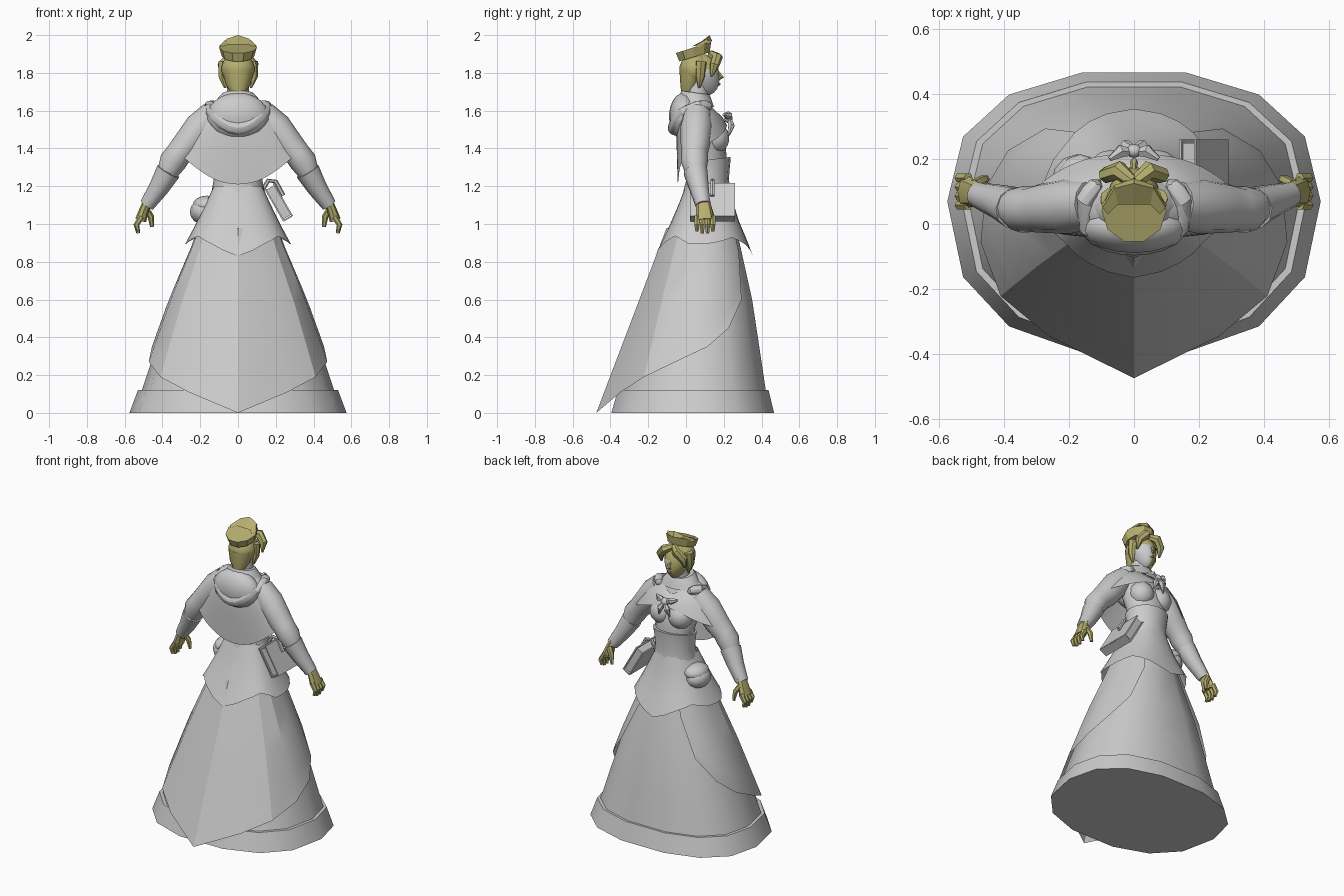
import bpy, bmesh
from math import sin, cos, pi, radians
from mathutils import Vector, Matrix

if "Cube" in bpy.data.objects:
    bpy.data.objects.remove(bpy.data.objects["Cube"])


def material(name, rgb):
    m = bpy.data.materials.new(name)
    m.use_nodes = True
    m.diffuse_color = (*rgb, 1)
    m.node_tree.nodes["Principled BSDF"].inputs["Base Color"].default_value = (*rgb, 1)
    return m


GREY = material("grey cloth", (0.6, 0.6, 0.6))
OLIVE = material("olive", (0.47, 0.43, 0.16))


def finish(name, bm, mats=(GREY,), angle=40, subsurf=0, mirror=False):
    bmesh.ops.recalc_face_normals(bm, faces=bm.faces)
    mesh = bpy.data.meshes.new(name)
    bm.to_mesh(mesh)
    bm.free()
    ob = bpy.data.objects.new(name, mesh)
    bpy.context.collection.objects.link(ob)
    for m in mats:
        mesh.materials.append(m)
    if mirror:
        ob.modifiers.new("Mirror", "MIRROR").use_clip = True
    if subsurf:
        s = ob.modifiers.new("Subsurf", "SUBSURF")
        s.levels = s.render_levels = subsurf
    bpy.ops.object.select_all(action="DESELECT")
    ob.select_set(True)
    bpy.context.view_layer.objects.active = ob
    if angle:
        bpy.ops.object.shade_smooth_by_angle(angle=radians(angle))
    return ob


def grid(rows, closed=False, caps=False):
    """Bridge rows of points into a sheet or a tube."""
    bm = bmesh.new()
    vs = [[bm.verts.new(p) for p in row] for row in rows]
    n = len(rows[0])
    for a, b in zip(vs, vs[1:]):
        for i in range(n if closed else n - 1):
            j = (i + 1) % n
            bm.faces.new((a[i], a[j], b[j], b[i]))
    if caps:
        bm.faces.new(vs[0])
        bm.faces.new(vs[-1])
    return bm


def loft(name, rings, n=14, **kw):
    """Stack ellipses given as z, centre y, x radius, y radius, tilt."""
    rows = []
    for z, cy, rx, ry, *tilt in rings:
        k = tilt[0] if tilt else 0
        rows.append([(rx * cos(a), cy + ry * sin(a), z + k * sin(a))
                     for a in (2 * pi * i / n for i in range(n))])
    return finish(name, grid(rows, True, True), **kw)


def tube(name, pts, n=8, flat=1.0, **kw):
    """Sweep a ring along points given as x, y, z, radius."""
    c = [Vector(p[:3]) for p in pts]
    rows = []
    for i, p in enumerate(pts):
        d = (c[min(i + 1, len(c) - 1)] - c[max(i - 1, 0)]).normalized()
        u = d.cross(Vector((0, 1, 0))).normalized()
        v = d.cross(u)
        rows.append([c[i] + p[3] * (u * cos(a) * flat + v * sin(a))
                     for a in (2 * pi * k / n for k in range(n))])
    return finish(name, grid(rows, True, True), **kw)


def ball(name, centre, size, n=14, **kw):
    bm = bmesh.new()
    bmesh.ops.create_uvsphere(bm, u_segments=n, v_segments=n // 2 + 2, radius=1,
                              matrix=Matrix.Translation(centre) @ Matrix.Diagonal((*size, 1)))
    return finish(name, bm, **kw)


def lerp_table(table, x):
    for a, b in zip(table, table[1:]):
        if x <= b[0]:
            break
    t = (x - a[0]) / (b[0] - a[0])
    return [p + (q - p) * t for p, q in zip(a, b)][1:]


# Skirt profile: height, half width, front y, back y
SKIRT = [(0, .575, .475, -.405), (.12, .53, .445, -.37), (.6, .36, .365, -.21),
         (.9, .235, .295, -.105), (1.05, .18, .25, -.05), (1.2, .125, .225, 0)]


def skirt_point(phi, z, scale=1.0):
    """Point on the skirt; phi is in degrees, measured from the back centre."""
    rx, yf, yb = lerp_table(SKIRT, z)
    s, c = sin(radians(phi)), -cos(radians(phi))
    s = abs(s) ** .85 * (1 if s >= 0 else -1)
    reach = yf - .07 if c > 0 else .07 - yb
    cc = abs(c) ** .85 * (1 if c > 0 else -1)
    return Vector((s * rx * scale, .07 + cc * reach * scale, z))


# Underskirt with a stepped hem band
angles = [(i + .5) * 360 / 14 for i in range(14)]
rows = [[skirt_point(a, z, k) for a in angles]
        for z, k in ((0, 1), (.12, 1), (.12, .96), (.35, .965), (.6, .97), (.9, .97), (1.2, .97))]
finish("underskirt", grid(rows, True, True))

# Overskirt open at the front, ending in a pointed tail at the back
TAIL = [(0, 0), (25, .11), (50, .19), (75, .27), (95, .35), (115, .45), (135, .6), (148, .85)]
columns = []
for side in (-1, 1):
    for phi, low in (TAIL[::-1] if side < 0 else TAIL[1:]):
        col = []
        for k in range(7):
            z = low + (.98 - low) * k / 6
            p = skirt_point(side * phi, z, 1.02)
            if phi == 0:
                p.y = -.475 + .38 * z
            col.append(p)
        columns.append(col)
finish("overskirt", grid(columns), angle=25)

# Peplum with a scalloped hem
HEM = [(0, .83), (28, .9), (54, .94), (80, .89), (105, .9), (130, .93), (155, .89), (180, .83)]
columns = []
for i in range(28):
    phi = i * 360 / 28
    low = lerp_table(HEM, min(phi, 360 - phi))[0]
    columns.append([skirt_point(phi, 1.2 + (low - 1.2) * t, 1.03 + .15 * t)
                    for t in (0, .25, .5, .75, 1)])
columns.append(columns[0])
finish("peplum", grid(columns), angle=35)

# Torso, corset and bust
loft("torso", [(1.15, .11, .13, .115), (1.25, .115, .12, .105), (1.36, .115, .13, .1),
               (1.46, .1, .16, .105), (1.56, .08, .165, .085), (1.64, .06, .1, .07)], 16)
loft("corset", [(1.17, .11, .14, .125), (1.24, .115, .128, .112), (1.34, .12, .142, .117, .015)], 16)
for s, side in ((1, "left"), (-1, "right")):
    ball(side + "_bust", (.068 * s, .155, 1.455), (.08, .075, .08))

# Capelet half: neck, shoulder and hem point for each column from back to front
CAPE = [((0, -.02, 1.68), (0, -.06, 1.56), (0, -.045, 1.2)),
        ((.06, -.01, 1.68), (.12, -.05, 1.56), (.14, -.04, 1.23)),
        ((.09, .02, 1.67), (.21, -.02, 1.57), (.29, -.03, 1.35)),
        ((.1, .06, 1.66), (.23, .06, 1.58), (.345, .06, 1.41)),
        ((.09, .1, 1.65), (.2, .13, 1.58), (.28, .14, 1.43)),
        ((.06, .14, 1.62), (.11, .18, 1.57), (.15, .21, 1.49)),
        ((0, .17, 1.58), (0, .2, 1.57), (0, .22, 1.54))]
finish("capelet", grid(CAPE), mirror=True, subsurf=2)

# Folded hood hanging at the back
ball("hood_bag", (0, -.01, 1.57), (.165, .08, .125), 18)
half = [(.1, .14, 1.62, .03), (.165, .07, 1.635, .04), (.15, -.01, 1.6, .045), (.08, -.05, 1.53, .045)]
tube("hood_rim", half + [(0, -.06, 1.495, .045)] + [(-x, y, z, r) for x, y, z, r in half[::-1]], 8, subsurf=1)
loft("hood_collar", [(1.62, .06, .14, .09), (1.675, .05, .1, .085, -.01), (1.695, .05, .08, .075, -.01)])

# Knotted bow at the throat
ball("bow_knot", (0, .225, 1.56), (.026, .022, .026), 10)
for s, side in ((1, "left"), (-1, "right")):
    tube(side + "_bow_tail", [(0, .23, 1.56, .01), (.025 * s, .24, 1.52, .02), (.04 * s, .23, 1.47, .003)], 6)
    tube(side + "_bow_loop", [(0, .22, 1.56, .01), (.04 * s, .225, 1.575, .022), (.075 * s, .2, 1.58, .008)], 6)

# Arms, cuffs and hands
for s, side in ((1, "left"), (-1, "right")):
    def limb(name, pts, *args, **kw):
        return tube(side + "_" + name, [(x * s, y, z, r) for x, y, z, r in pts], *args, **kw)

    limb("sleeve", [(.13, .06, 1.58, .075), (.2, .055, 1.51, .085), (.27, .05, 1.42, .078), (.315, .045, 1.37, .07),
                    (.345, .045, 1.33, .072), (.385, .055, 1.25, .05)], 12)
    limb("cuff", [(.37, .05, 1.275, .05), (.368, .05, 1.28, .066), (.42, .07, 1.19, .053), (.482, .09, 1.1, .04)], 10)
    limb("palm", [(.475, .09, 1.13, .036), (.495, .095, 1.08, .042), (.515, .1, 1.02, .05)],
         8, .6, mats=(OLIVE,))
    for i in range(4):
        y, drop = .058 + .028 * i, .012 * abs(i - 1.5)
        limb(f"finger_{i + 1}", [(.51, y, 1.04, .016), (.538, y, .995, .015), (.528, y, .945 + drop, .01)],
             6, mats=(OLIVE,))
    limb("thumb", [(.49, .12, 1.085, .018), (.462, .135, 1.04, .017), (.455, .14, .985, .01)], 6, mats=(OLIVE,))

# Neck and head, the face being two-toned left and right
loft("neck", [(1.62, .05, .075, .065), (1.7, .06, .058, .06), (1.78, .06, .06, .065)], 12)
bm = bmesh.new()
bmesh.ops.create_uvsphere(bm, u_segments=16, v_segments=12, radius=1)
for v in bm.verts:
    taper = 1 + .35 * min(v.co.z, 0)
    v.co = (v.co.x * .08 * taper, .085 + v.co.y * .09 - .02 * min(v.co.z, 0), 1.79 + v.co.z * .11)
bm.faces.ensure_lookup_table()
for f in bm.faces:
    c = f.calc_center_median()
    f.material_index = 0 if c.x > 0 and c.z < 1.82 else 1
finish("head", bm, (GREY, OLIVE))
tube("nose", [(0, .165, 1.81, .008), (0, .19, 1.775, .013), (0, .17, 1.765, .008)], 6, mats=(OLIVE,))
tube("lips", [(.022, .162, 1.738, .003), (0, .174, 1.74, .009), (-.022, .162, 1.738, .003)], 6, mats=(OLIVE,))

# Hair with nape, side locks and parted fringe
ball("hair", (0, .05, 1.82), (.09, .085, .085), mats=(OLIVE,))
loft("hair_nape", [(1.69, .01, .035, .035), (1.74, .02, .066, .05), (1.82, .04, .086, .075)], 12, mats=(OLIVE,))
for s, side in ((1, "left"), (-1, "right")):
    tube(side + "_fringe", [(.005 * s, .13, 1.9, .02), (.045 * s, .165, 1.88, .03), (.085 * s, .15, 1.84, .026),
                            (.088 * s, .135, 1.78, .006)], 7, mats=(OLIVE,))
    tube(side + "_side_lock", [(.075 * s, .08, 1.86, .03), (.08 * s, .075, 1.78, .025), (.068 * s, .07, 1.72, .006)],
         7, mats=(OLIVE,))

# Cap with a tilted crown and a peaked front
loft("cap_band", [(1.885, .045, .085, .085, .025), (1.935, .04, .1, .098, .032)], 10, mats=(OLIVE,), angle=0)
bm = grid([[(-.1, .06, 1.93), (-.06, .12, 1.965), (0, .14, 1.965), (.06, .12, 1.965), (.1, .06, 1.93)],
           [(-.097, .05, 1.945), (-.06, .11, 1.98), (0, .125, 2), (.06, .11, 1.98), (.097, .05, 1.945)],
           [(-.08, .03, 1.94), (-.05, .06, 1.95), (0, .06, 1.95), (.05, .06, 1.95), (.08, .03, 1.94)]])
finish("cap_peak", bm, (OLIVE,), 0)

# Belt pouch on the right hip
ball("pouch", (-.175, .125, 1.065), (.08, .09, .07), 12)
ball("pouch_flap", (-.165, .125, 1.1), (.075, .09, .05), 12)

# Book with covers, pages and strap on the left hip
def book_box(name, size, shift):
    bm = bmesh.new()
    place = Matrix.Translation((.215, .14, 1.115)) @ Matrix.Rotation(radians(-30), 4, "Y")
    bmesh.ops.create_cube(bm, size=1, matrix=place @ Matrix.Translation(shift) @ Matrix.Diagonal((*size, 1)))
    return finish(name, bm, angle=0)


book_box("book_pages", (.045, .22, .18), (0, 0, 0))
for s, side in ((1, "outer"), (-1, "inner")):
    book_box(side + "_book_cover", (.008, .24, .2), (.026 * s, 0, 0))
book_box("book_spine", (.05, .24, .008), (0, 0, -.098))
tube("book_strap", [(.13, .14, 1.18, .012), (.16, .14, 1.23, .012), (.2, .14, 1.225, .012), (.24, .14, 1.15, .012)], 6)
